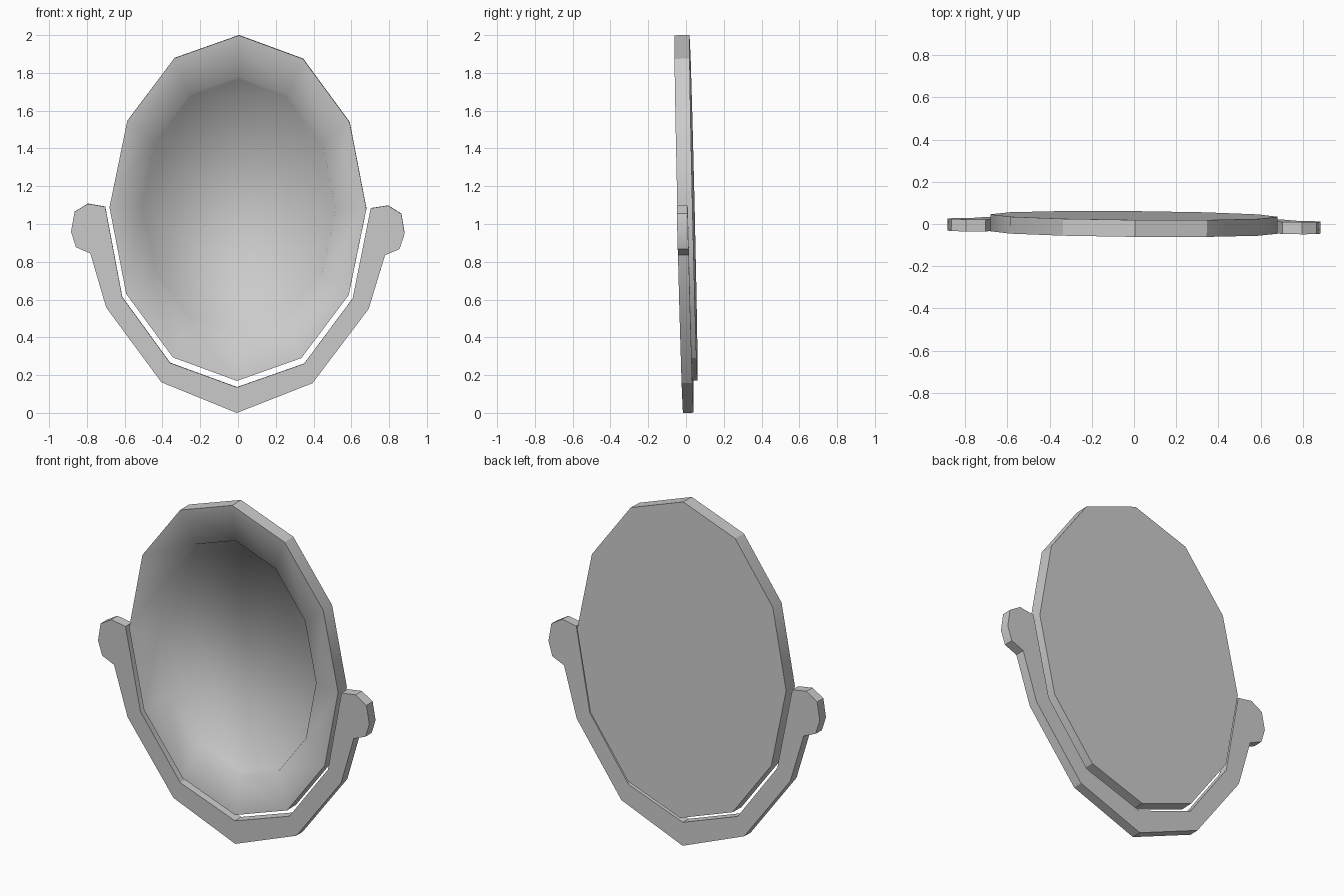
import bpy, bmesh, math
from mathutils import Matrix, Euler

cube = bpy.data.objects.get("Cube")
if cube:
    bpy.data.objects.remove(cube)

GREY = (0.6, 0.6, 0.6, 1)
mat = bpy.data.materials.new("plain_grey")
mat.use_nodes = True
mat.diffuse_color = GREY
mat.node_tree.nodes["Principled BSDF"].inputs["Base Color"].default_value = GREY

CENTRE = 1.085        # pivot height
RX, RZ = 0.68, 0.915  # oval radii
SIDES = 12


def finish(bm, name, y, soft=()):
    """Shade smooth with sharp corners, then lean the part on its pivot."""
    bmesh.ops.recalc_face_normals(bm, faces=bm.faces)
    for f in bm.faces:
        f.smooth = True
    for e in bm.edges:
        if e not in soft and e.calc_face_angle(0) > math.radians(30):
            e.smooth = False
    lean = Euler((0.023, 0.006, -0.0085)).to_matrix().to_4x4()
    bm.transform(Matrix.Translation((0, y, CENTRE)) @ lean)
    mesh = bpy.data.meshes.new(name)
    bm.to_mesh(mesh)
    bm.free()
    mesh.materials.append(mat)
    obj = bpy.data.objects.new(name, mesh)
    bpy.context.collection.objects.link(obj)
    return obj


def oval(bm, scale, y):
    ring = []
    for i in range(SIDES):
        a = math.tau * i / SIDES
        ring.append(bm.verts.new((RX * scale * math.sin(a), y, RZ * scale * math.cos(a))))
    return ring


# Mirror dish: flat back, straight side, sloping rim and recessed floor
bm = bmesh.new()
rings = [oval(bm, s, y) for s, y in
         ((1, 0.04), (1, -0.04), (0.76, -0.012), (0.745, 0.022))]
for a, b in zip(rings, rings[1:]):
    for i in range(SIDES):
        j = (i + 1) % SIDES
        bm.faces.new((a[i], a[j], b[j], b[i]))
bm.faces.new(rings[0])
bm.faces.new(rings[-1])
inner = set(rings[2] + rings[3])
soft = {e for e in bm.edges if inner.intersection(e.verts)}
finish(bm, "mirror_dish", 0, soft)

# Cradle: half outline from the bottom, round the knob and back inside
half = [(0.40, 0.16), (0.695, 0.555), (0.78, 0.84), (0.857, 0.873),
        (0.883, 0.955), (0.865, 1.06), (0.795, 1.103), (0.703, 1.088),
        (0.61, 0.61), (0.355, 0.263)]
HALF_DEPTH = 0.0285
bm = bmesh.new()
outline = [(0, 0)] + half + [(0, 0.136)] + [(-x, z) for x, z in reversed(half)]
front = bm.faces.new([bm.verts.new((x, -HALF_DEPTH, z - CENTRE)) for x, z in outline])
extruded = bmesh.ops.extrude_face_region(bm, geom=[front], use_keep_orig=True)
new_verts = [v for v in extruded["geom"] if isinstance(v, bmesh.types.BMVert)]
bmesh.ops.translate(bm, verts=new_verts, vec=(0, 2 * HALF_DEPTH, 0))
finish(bm, "cradle_frame", -0.013)
